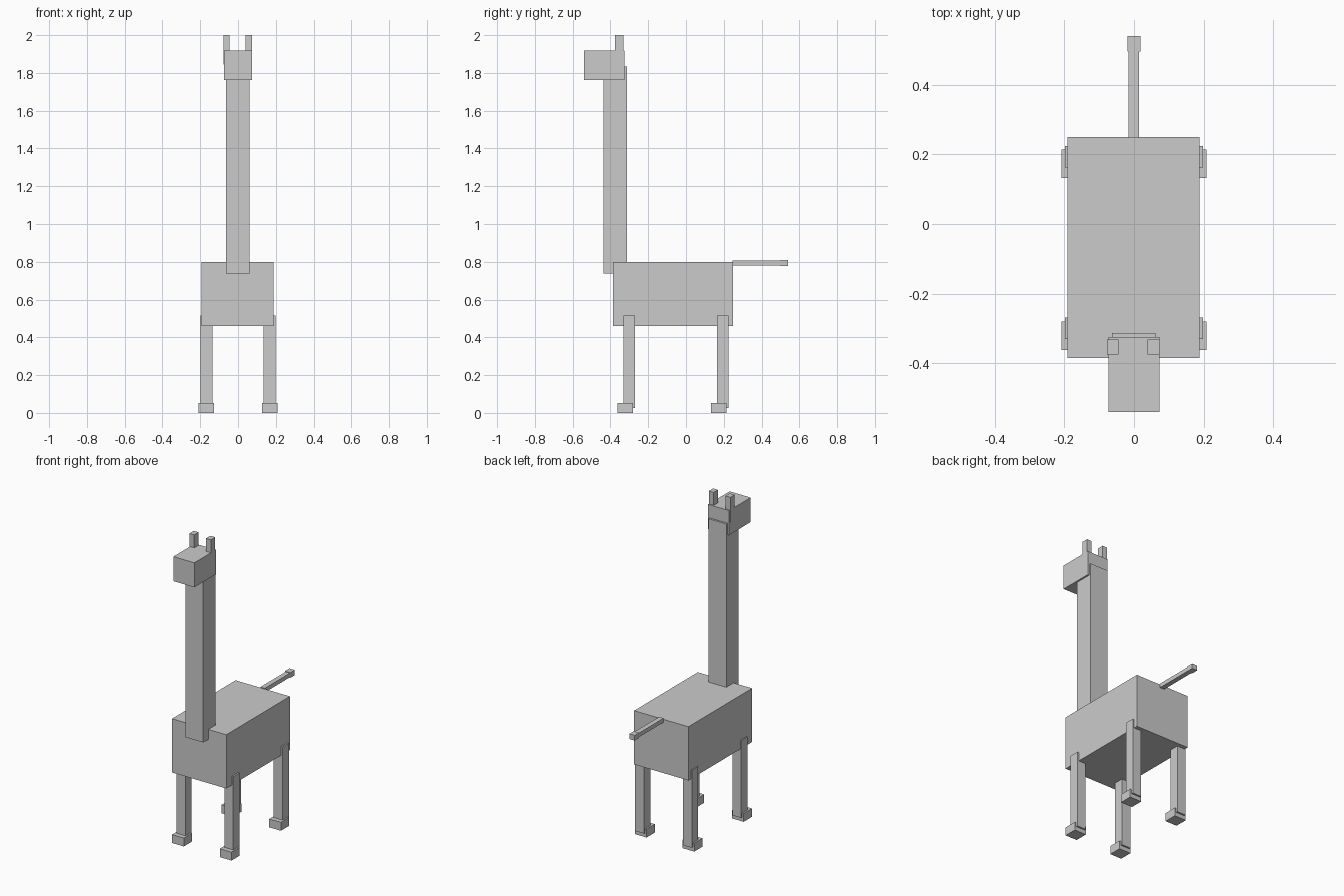
import bpy
import bmesh
from mathutils import Vector

if "Cube" in bpy.data.objects:
    bpy.data.objects.remove(bpy.data.objects["Cube"])


def box(name, x, y, z):
    """Axis-aligned box from (min, max) ranges on each axis."""
    low, high = Vector((x[0], y[0], z[0])), Vector((x[1], y[1], z[1]))
    bm = bmesh.new()
    bmesh.ops.create_cube(bm, size=1)
    bmesh.ops.scale(bm, vec=high - low, verts=bm.verts)
    mesh = bpy.data.meshes.new(name)
    bm.to_mesh(mesh)
    bm.free()
    obj = bpy.data.objects.new(name, mesh)
    obj.location = (low + high) / 2
    bpy.context.collection.objects.link(obj)
    return obj


# Body, neck and head
box("body", (-0.192, 0.188), (-0.386, 0.25), (0.46, 0.80))
box("neck", (-0.063, 0.062), (-0.437, -0.313), (0.737, 1.835))
box("head", (-0.074, 0.073), (-0.541, -0.325), (1.763, 1.918))

# Horns
for side, x in (("left", (-0.078, -0.044)), ("right", (0.039, 0.073))):
    box(f"horn_{side}", x, (-0.375, -0.332), (1.845, 2.0))

# Tail with a tuft at the end
box("tail", (-0.016, 0.015), (0.247, 0.50), (0.78, 0.806))
box("tail_tuft", (-0.019, 0.018), (0.497, 0.541), (0.777, 0.81))

# Legs, with hooves set slightly forward
for end, y in (("front", -0.30), ("back", 0.194)):
    for side, x in (("left", -0.167), ("right", 0.167)):
        box(f"{end}_leg_{side}", (x - 0.031, x + 0.031), (y - 0.031, y + 0.031), (0.026, 0.516))
        box(f"{end}_hoof_{side}", (x - 0.041, x + 0.041), (y - 0.062, y + 0.02), (0.0, 0.053))
